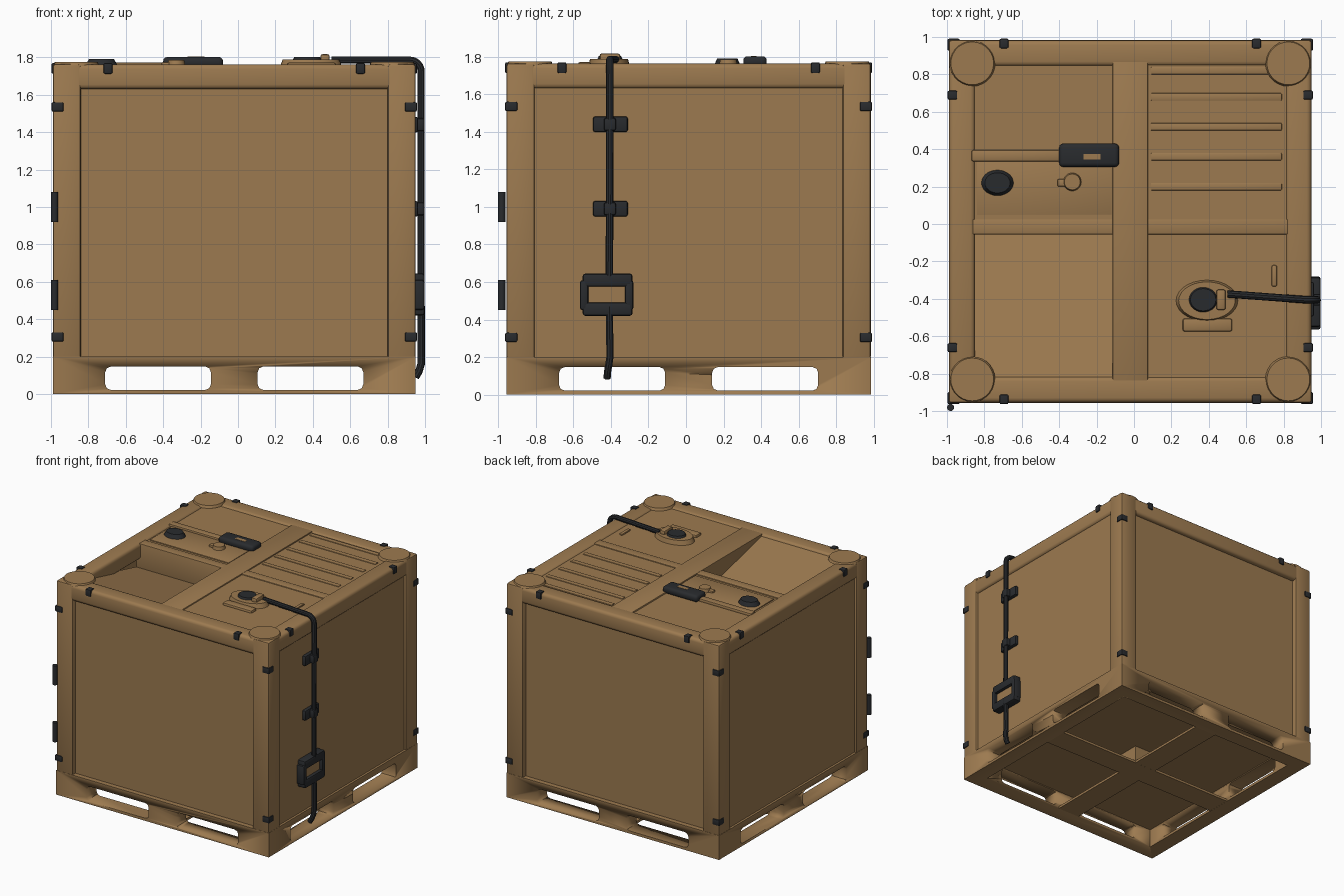
import bpy, bmesh, math
from mathutils import Vector, Matrix

if "Cube" in bpy.data.objects:
    bpy.data.objects.remove(bpy.data.objects["Cube"])

# Materials
def material(name, rgb):
    m = bpy.data.materials.new(name)
    m.diffuse_color = (*rgb, 1)
    m.use_nodes = True
    m.node_tree.nodes["Principled BSDF"].inputs["Base Color"].default_value = m.diffuse_color
    return m

TAN = material("desert tan", (0.335, 0.195, 0.08))
BLACK = material("dark rubber", (0.022, 0.024, 0.027))

CX, CY, H = -0.02, 0.014, 0.97          # body centre and half width
X0, X1, Y0, Y1 = CX - H, CX + H, CY - H, CY + H
TOP = 1.765

# Helpers
def finish(name, bm, mat, smooth=True):
    bmesh.ops.recalc_face_normals(bm, faces=bm.faces)
    me = bpy.data.meshes.new(name)
    bm.to_mesh(me)
    bm.free()
    me.materials.append(mat)
    ob = bpy.data.objects.new(name, me)
    bpy.context.collection.objects.link(ob)
    if smooth:
        bpy.ops.object.select_all(action='DESELECT')
        ob.select_set(True)
        bpy.context.view_layer.objects.active = ob
        bpy.ops.object.shade_smooth_by_angle(angle=math.radians(35))
    return ob

def box(name, x, y, z, mat=TAN, bevel=0.0, seg=2):
    bm = bmesh.new()
    c = Vector(((x[0] + x[1]) / 2, (y[0] + y[1]) / 2, (z[0] + z[1]) / 2))
    s = Vector((x[1] - x[0], y[1] - y[0], z[1] - z[0]))
    bmesh.ops.create_cube(bm, size=1, matrix=Matrix.Translation(c) @ Matrix.Diagonal((*s, 1)))
    if bevel:
        bmesh.ops.bevel(bm, geom=bm.edges[:], offset=bevel, segments=seg, affect='EDGES', profile=0.5)
    return finish(name, bm, mat)

def disc(name, cx, cy, z0, z1, rx, ry=None, mat=TAN, taper=0.85, n=28):
    bm = bmesh.new()
    m = Matrix.Translation((cx, cy, (z0 + z1) / 2)) @ Matrix.Diagonal((1, (ry or rx) / rx, 1, 1))
    bmesh.ops.create_cone(bm, cap_ends=True, segments=n, radius1=rx, radius2=rx * taper, depth=z1 - z0, matrix=m)
    return finish(name, bm, mat)

def bake(ob):
    dg = bpy.context.evaluated_depsgraph_get()
    return bpy.data.meshes.new_from_object(ob.evaluated_get(dg))

def pipe(name, pts, r):
    cu = bpy.data.curves.new(name + "_path", 'CURVE')
    cu.dimensions = '3D'
    cu.bevel_depth, cu.bevel_resolution, cu.use_fill_caps = r, 3, True
    sp = cu.splines.new('POLY')
    sp.points.add(len(pts) - 1)
    for p, co in zip(sp.points, pts):
        p.co = (*co, 1)
    tmp = bpy.data.objects.new(name + "_path", cu)
    bpy.context.collection.objects.link(tmp)
    bm = bmesh.new()
    bm.from_mesh(bake(tmp))
    bpy.data.objects.remove(tmp)
    return finish(name, bm, BLACK)

# Pallet base: skirt with hollow underside and fork openings
base = box("pallet_base", (X0, X1), (Y0, Y1), (0, 0.2))
cutters = [box("hollow_cutter", (X0 + 0.13, X1 - 0.13), (Y0 + 0.13, Y1 - 0.13), (-0.2, 0.155))]
for s in (-1, 1):
    a, b = sorted((s * 0.125, s * 0.69))
    cutters.append(box("fork_cutter", (CX + a, CX + b), (-2, 2), (0.022, 0.147), TAN, 0.03))
    cutters.append(box("fork_cutter", (-2, 2), (CY + a, CY + b), (0.022, 0.147), TAN, 0.03))
for c in cutters:
    c.hide_render = True
    md = base.modifiers.new("cut", 'BOOLEAN')
    md.operation, md.object, md.solver = 'DIFFERENCE', c, 'EXACT'
bpy.context.view_layer.update()
cut_mesh = bake(base)
base.modifiers.clear()
base.data = cut_mesh
for c in cutters:
    bpy.data.objects.remove(c)

# Bottom cross straps, centre foot and floor pads
box("base_strap_x", (X0 + 0.1, X1 - 0.1), (CY - 0.1, CY + 0.1), (0.001, 0.021))
box("base_strap_y", (CX - 0.1, CX + 0.1), (Y0 + 0.1, Y1 - 0.1), (0.0015, 0.0215))
box("centre_foot", (CX - 0.1, CX + 0.1), (CY - 0.1, CY + 0.1), (0.002, 0.16))

# Corner posts and top rails
for sx in (-1, 1):
    for sy in (-1, 1):
        xs = sorted((CX + sx * H, CX + sx * (H - 0.15)))
        ys = sorted((CY + sy * H, CY + sy * (H - 0.15)))
        box("corner_post", xs, ys, (0.19, TOP), TAN, 0.014)
for s in (-1, 1):
    o, i = H - 0.002, H - 0.14
    box("top_rail_x", (X0 + 0.1, X1 - 0.1), sorted((CY + s * o, CY + s * i)), (1.63, TOP - 0.002), TAN, 0.025, 3)
    box("top_rail_y", sorted((CX + s * o, CX + s * i)), (Y0 + 0.1, Y1 - 0.1), (1.63, TOP - 0.002), TAN, 0.025, 3)

# Side panels, deeper on front and back
e = 0.08
box("front_panel", (X0 + e, X1 - e), (Y0 + 0.04, Y0 + 0.07), (0.17, 1.7))
box("back_panel", (X0 + e, X1 - e), (Y1 - 0.07, Y1 - 0.04), (0.17, 1.7))
box("left_panel", (X0 + 0.018, X0 + 0.05), (Y0 + e, Y1 - e), (0.17, 1.7))
box("right_panel", (X1 - 0.05, X1 - 0.018), (Y0 + e, Y1 - e), (0.17, 1.7))

# Lid: centre beam, cross beam and quadrant panels
box("lid_centre_beam", (-0.115, 0.075), (Y0 + 0.1, Y1 - 0.1), (1.5, TOP - 0.003), TAN, 0.006)
box("lid_cross_beam", (X0 + 0.1, X1 - 0.1), (-0.055, 0.025), (1.5, TOP - 0.006), TAN, 0.006)
box("lid_panel_back_left", (X0 + 0.1, -0.05), (0.0, Y1 - 0.1), (1.7, 1.75))
box("lid_panel_back_right", (0.0, X1 - 0.1), (0.0, Y1 - 0.1), (1.7, 1.752))
box("lid_panel_front_right", (0.0, X1 - 0.1), (Y0 + 0.1, -0.02), (1.7, 1.752))
sunk = box("lid_panel_sunken", (X0 + 0.1, -0.08), (Y0 + 0.1, -0.04), (1.7, 1.755))
for v in sunk.data.vertices:             # slope down toward the middle
    if v.co.y > -0.1:
        v.co.z -= 0.2
# Shallow ridges on the back right lid panel
for y in (0.2, 0.36, 0.52, 0.68, 0.82):
    box("lid_ridge", (0.09, 0.79), (y - 0.02, y + 0.02), (1.74, 1.758), TAN, 0.005)

# Round stacking pads at the lid corners
for sx in (-1, 1):
    for sy in (-1, 1):
        disc("stacking_pad", CX + sx * 0.845, CY + sy * 0.845, TOP - 0.01, TOP + 0.01, 0.123, taper=0.93)

# Small edge clips
p = 0.007
for sx in (-1, 1):
    for sy in (-1, 1):
        for z in (0.305, 1.535):
            xs = sorted((CX + sx * (H + p), CX + sx * (H - 0.058)))
            ys = sorted((CY + sy * (H + p), CY + sy * (H - 0.058)))
            box("corner_clip", xs, ys, (z - 0.025, z + 0.025), BLACK, 0.008)
    for t in (-0.675, 0.675):
        zz = (1.712, TOP + p - 0.002)
        box("rail_clip_x", (CX + t - 0.024, CX + t + 0.024), sorted((CY + sx * (H + p), CY + sx * (H - 0.045))), zz, BLACK, 0.008)
        box("rail_clip_y", sorted((CX + sx * (H + p), CX + sx * (H - 0.045))), (CY + t - 0.024, CY + t + 0.024), zz, BLACK, 0.008)

# Hinge barrels on the front left corner
for z in (0.45, 0.92):
    disc("hinge_barrel", -0.981, -0.981, z, z + 0.16, 0.019, mat=BLACK, taper=1, n=14)

# Lid fittings on the back left
box("lid_handle", (-0.4, -0.08), (0.305, 0.43), (1.745, 1.802), BLACK, 0.022, 3)
box("handle_slot", (-0.27, -0.18), (0.345, 0.375), (1.79, 1.804))
box("handle_arm", (-0.87, -0.38), (0.335, 0.395), (1.74, 1.772), TAN, 0.01)
box("fitting_plate", (-0.84, -0.12), (0.05, 0.335), (1.74, 1.758), TAN, 0.004)
disc("vent_cap", -0.73, 0.22, 1.75, 1.79, 0.09, 0.072, BLACK, 0.75)
disc("release_knob", -0.33, 0.225, 1.75, 1.785, 0.05)
box("release_tab", (-0.41, -0.33), (0.2, 0.24), (1.75, 1.775), TAN, 0.008)

# Filler cap and hose outlet on the front right
disc("filler_base", 0.39, -0.41, 1.745, 1.788, 0.168, 0.112, taper=0.9)
disc("filler_cap", 0.37, -0.405, 1.78, 1.803, 0.08, 0.07, BLACK)
box("filler_latch", (0.44, 0.49), (-0.46, -0.35), (1.77, 1.817), TAN, 0.012)
box("filler_hinge", (0.26, 0.525), (-0.575, -0.505), (1.74, 1.772), TAN, 0.012)
box("lid_slot", (0.735, 0.765), (-0.335, -0.22), (1.745, 1.765), TAN, 0.01)

# Hose over the lid edge and down the right side
yh, xh, zh = -0.405, 0.979, 1.785
arc = [(xh - 0.06 + 0.06 * math.sin(a), yh, zh - 0.06 + 0.06 * math.cos(a))
       for a in [i * math.pi / 12 for i in range(7)]]
pipe("upper_hose", [(0.5, -0.375, zh), (0.58, -0.38, zh)] + arc + [(xh, yh - 0.003, 0.6)], 0.02)
pipe("lower_hose", [(xh, yh - 0.003, 0.47), (xh, yh, 0.2), (xh, yh - 0.006, 0.16),
                    (xh - 0.012, yh - 0.013, 0.12), (xh - 0.03, yh - 0.015, 0.09)], 0.02)

# Hose clamps
for z in (0.99, 1.44):
    box("clamp_plate", (0.925, 0.963), (-0.495, -0.31), (z - 0.042, z + 0.042), BLACK, 0.012)
    box("clamp_saddle", (0.94, 0.998), (-0.437, -0.373), (z - 0.035, z + 0.035), BLACK, 0.012)

# Junction box with open window
for n, y, z in (("top", (-0.55, -0.285), (0.575, 0.645)), ("bottom", (-0.55, -0.285), (0.42, 0.492)),
                ("side", (-0.565, -0.52), (0.45, 0.61)), ("side", (-0.325, -0.28), (0.45, 0.61))):
    box("junction_box_" + n, (0.92, 0.998), y, z, BLACK, 0.014)
box("junction_box_window", (0.92, 0.972), (-0.53, -0.31), (0.48, 0.585))
